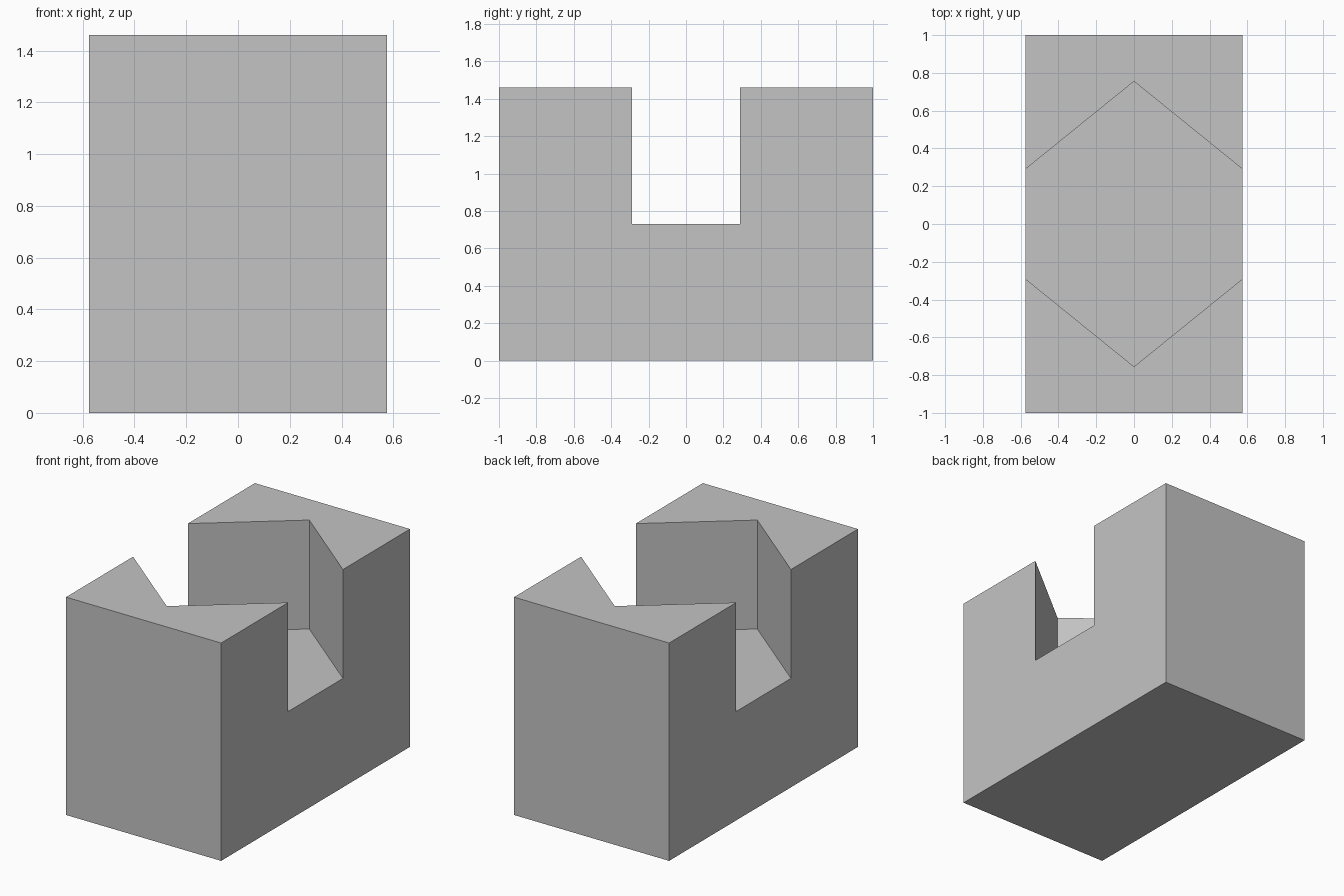
import bpy
import bmesh

if "Cube" in bpy.data.objects:
    bpy.data.objects.remove(bpy.data.objects["Cube"], do_unlink=True)

HALF_W, HALF_L = 0.575, 1.0      # half width and half length of the block
FLOOR, TOP = 0.73, 1.46          # pocket floor and block top
MOUTH, APEX = 0.29, 0.755        # half length of the pocket at its mouth and middle

grey = bpy.data.materials.new("light_grey")
grey.use_nodes = True
colour = (0.55, 0.55, 0.55, 1)
grey.diffuse_color = colour
grey.node_tree.nodes["Principled BSDF"].inputs["Base Color"].default_value = colour

# Half outlines, mirrored to the back: solid base, and the notched upper end
rim = [(HALF_W, -MOUTH), (0, -APEX), (-HALF_W, -MOUTH)]
end = [(-HALF_W, -HALF_L), (HALF_W, -HALF_L)]


def mirrored(points):
    return [(x, -y) for x, y in reversed(points)]


bm = bmesh.new()


def face(points, z):
    return bm.faces.new([bm.verts.new((x, y, z)) for x, y in points])


def wall(points, low, high):
    for (ax, ay), (bx, by) in zip(points, points[1:]):
        corners = [(ax, ay, low), (bx, by, low), (bx, by, high), (ax, ay, high)]
        bm.faces.new([bm.verts.new(c) for c in corners])


# Underside and pocket floor
face(end + mirrored(end), 0)
face(rim + mirrored(rim), FLOOR)

# Both ends: top face, end wall and the two angled pocket walls
for outline in (end + rim, mirrored(end + rim)):
    face(outline, TOP)
for edge in (end, mirrored(end)):
    wall(edge, 0, TOP)
for edge in (rim, mirrored(rim)):
    wall(edge, FLOOR, TOP)

# U-shaped sides
side = [(-HALF_L, 0), (HALF_L, 0), (HALF_L, TOP), (MOUTH, TOP),
        (MOUTH, FLOOR), (-MOUTH, FLOOR), (-MOUTH, TOP), (-HALF_L, TOP)]
for x in (-HALF_W, HALF_W):
    bm.faces.new([bm.verts.new((x, y, z)) for y, z in side])

bmesh.ops.remove_doubles(bm, verts=bm.verts[:], dist=0.0001)
bmesh.ops.recalc_face_normals(bm, faces=bm.faces[:])

mesh = bpy.data.meshes.new("notched_block")
bm.to_mesh(mesh)
bm.free()
mesh.materials.append(grey)
bpy.context.collection.objects.link(bpy.data.objects.new("notched_block", mesh))
